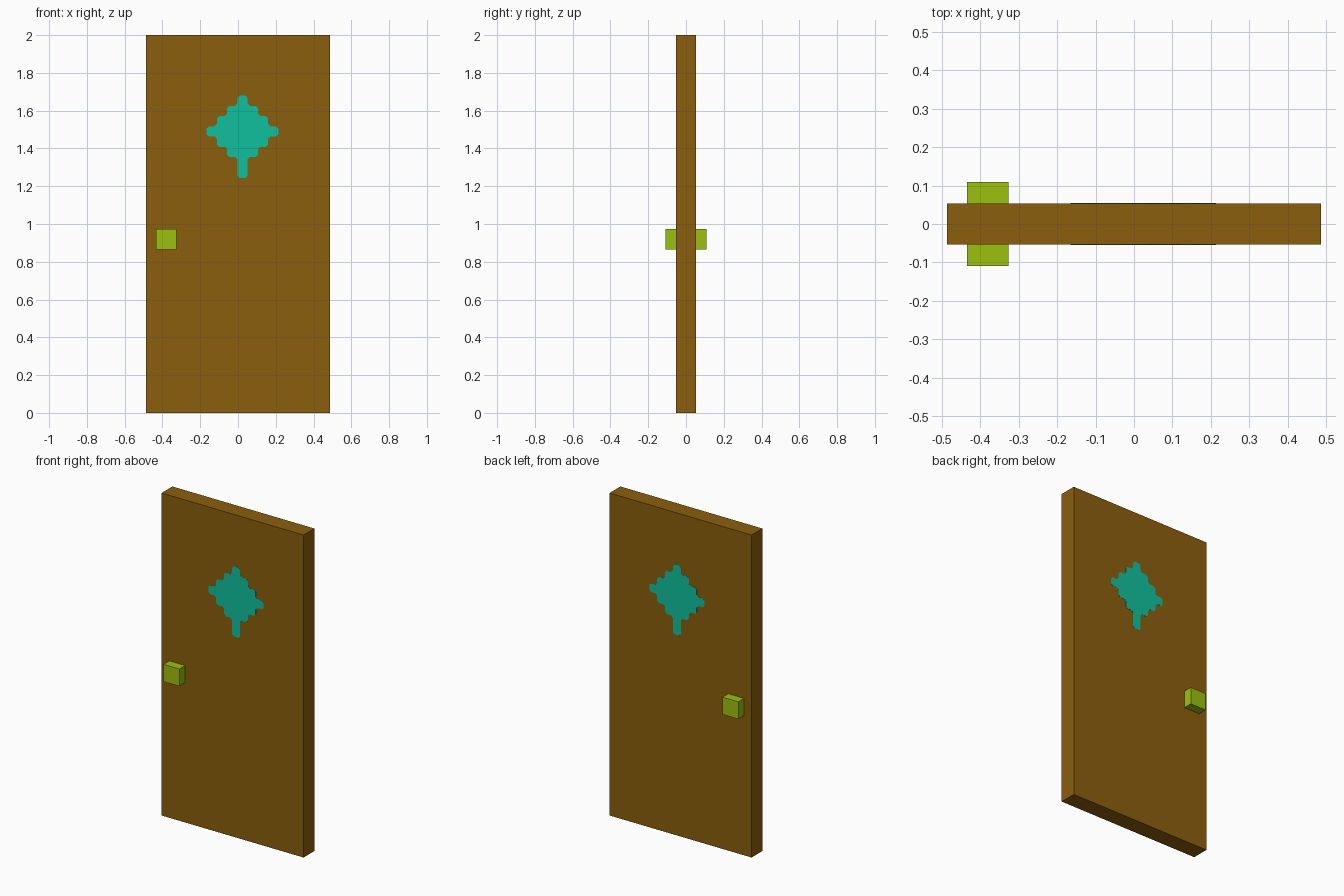
import bpy, bmesh
from mathutils import Vector

cube = bpy.data.objects.get("Cube")
if cube:
    bpy.data.objects.remove(cube, do_unlink=True)


def material(name, rgb):
    m = bpy.data.materials.new(name)
    m.use_nodes = True
    color = (*rgb, 1.0)
    m.diffuse_color = color
    m.node_tree.nodes["Principled BSDF"].inputs["Base Color"].default_value = color
    return m


WOOD = material("brown wood", (0.258, 0.114, 0.004))
GLASS = material("teal glass", (0.0056, 0.527, 0.342))
KNOB = material("lime knob", (0.332, 0.527, 0.005))


def add_object(name, bm, mat):
    bmesh.ops.recalc_face_normals(bm, faces=bm.faces)
    mesh = bpy.data.meshes.new(name)
    bm.to_mesh(mesh)
    bm.free()
    mesh.materials.append(mat)
    obj = bpy.data.objects.new(name, mesh)
    bpy.context.collection.objects.link(obj)
    return obj


def box(name, lo, hi, mat):
    lo, hi = Vector(lo), Vector(hi)
    bm = bmesh.new()
    bmesh.ops.create_cube(bm, size=1)
    bmesh.ops.scale(bm, vec=hi - lo, verts=bm.verts)
    bmesh.ops.translate(bm, vec=(lo + hi) / 2, verts=bm.verts)
    return add_object(name, bm, mat)


def window_outline(cx, cz, step, cut):
    # Stepped diamond with a longer lower stem, corners clipped
    half = [(0.5, 3.5), (1.5, 3.5), (1.5, 2.5), (2.5, 2.5),
            (2.5, 1.5), (3.5, 1.5), (3.5, 0.5)]
    right = [(0.5, 3.5), (0.5, 2.5), (1.5, 2.5), (1.5, 1.5),
             (2.5, 1.5), (2.5, 0.5), (3.5, 0.5)]
    lower = [(x, -z) for x, z in reversed(right)]
    lower[-1] = (0.5, -4.55)
    right += lower
    pts = right + [(-x, z) for x, z in reversed(right)]
    pts = [Vector((cx + x * step, cz + z * step)) for x, z in pts]
    out = []
    for i, p in enumerate(pts):
        for q in (pts[i - 1], pts[(i + 1) % len(pts)]):
            out.append(p + (q - p).normalized() * cut)
    return out


def plate(name, outline, y0, y1, mat):
    bm = bmesh.new()
    face = bm.faces.new([bm.verts.new((p.x, y0, p.y)) for p in outline])
    ext = bmesh.ops.extrude_face_region(bm, geom=[face])
    verts = [v for v in ext["geom"] if isinstance(v, bmesh.types.BMVert)]
    bmesh.ops.translate(bm, vec=(0, y1 - y0, 0), verts=verts)
    return add_object(name, bm, mat)


# Door slab
T = 0.053
box("door_panel", (-0.487, -T, 0), (0.487, T, 2), WOOD)

# Window plate and square knob on each side
outline = window_outline(0.024, 1.49, 0.0542, 0.012)
for side, s in (("front", -1), ("back", 1)):
    plate(side + "_window", outline, s * (T - 0.001), s * (T + 0.001), GLASS)
    y0, y1 = sorted((s * T, s * 0.109))
    box(side + "_knob", (-0.435, y0, 0.866), (-0.326, y1, 0.973), KNOB)
